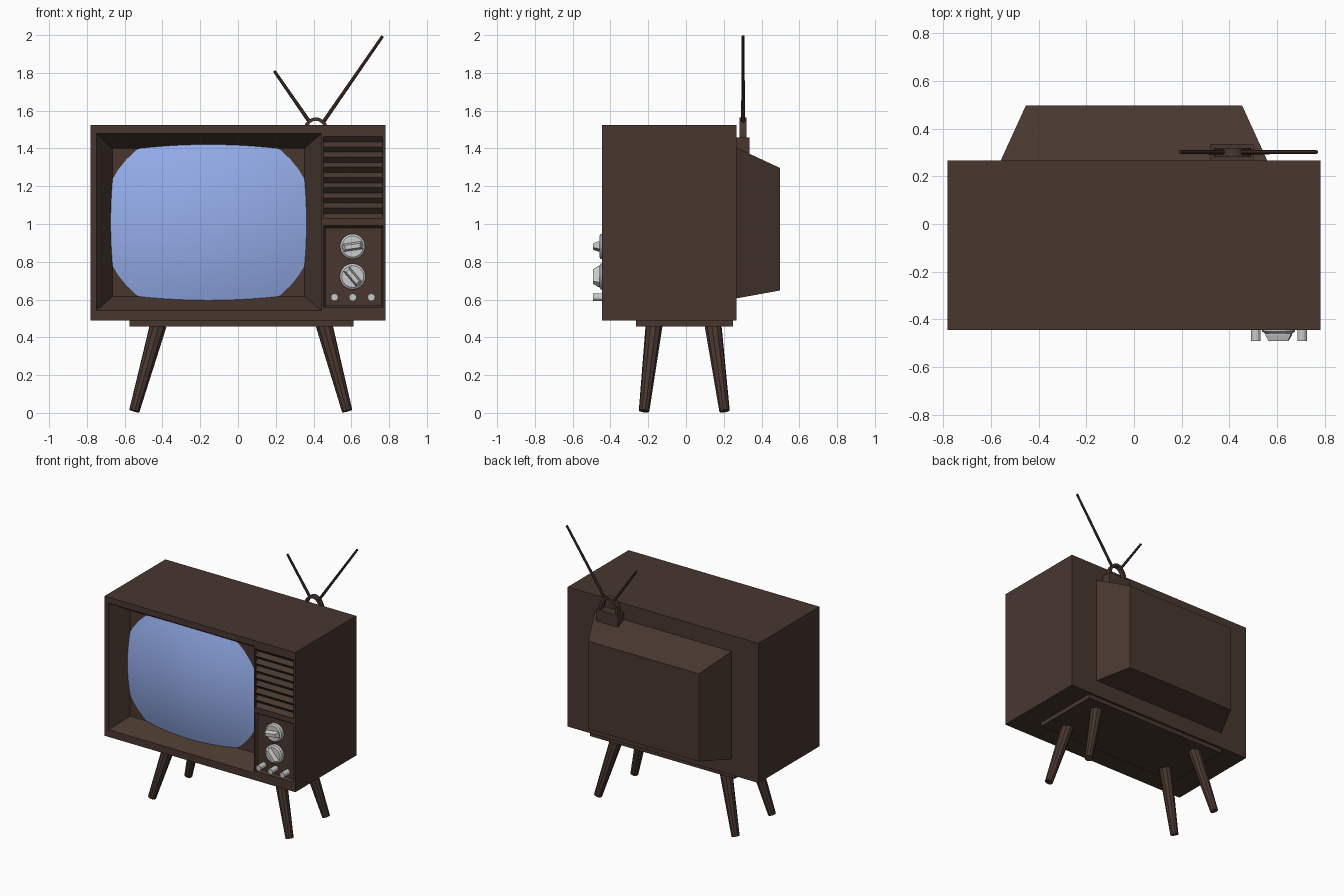
import bpy, bmesh, math
from mathutils import Vector

if "Cube" in bpy.data.objects:
    bpy.data.objects.remove(bpy.data.objects["Cube"])


def material(name, color):
    m = bpy.data.materials.new(name)
    m.diffuse_color = color
    m.use_nodes = True
    m.node_tree.nodes["Principled BSDF"].inputs["Base Color"].default_value = m.diffuse_color
    return m


WOOD = material("dark_wood", (0.065, 0.038, 0.028, 1))
GLASS = material("screen_glass", (0.30, 0.42, 0.83, 1))
FRONT = -0.445
BACK = 0.267


def finish(name, bm, mat):
    bmesh.ops.recalc_face_normals(bm, faces=bm.faces)
    me = bpy.data.meshes.new(name)
    bm.to_mesh(me)
    bm.free()
    ob = bpy.data.objects.new(name, me)
    bpy.context.collection.objects.link(ob)
    if mat:
        me.materials.append(mat)
    return ob


def loft(name, loops, mat=WOOD):
    """Closed solid through a series of equal-length point loops."""
    bm = bmesh.new()
    rings = [[bm.verts.new(p) for p in loop] for loop in loops]
    n = len(rings[0])
    for a, b in zip(rings, rings[1:]):
        for i in range(n):
            j = (i + 1) % n
            bm.faces.new((a[i], a[j], b[j], b[i]))
    bm.faces.new(rings[0])
    bm.faces.new(rings[-1])
    return finish(name, bm, mat)


def rect(x0, x1, z0, z1, y):
    return [(x0, y, z0), (x1, y, z0), (x1, y, z1), (x0, y, z1)]


def box(name, x0, x1, y0, y1, z0, z1, mat=WOOD):
    return loft(name, [rect(x0, x1, z0, z1, y0), rect(x0, x1, z0, z1, y1)], mat)


def rod(name, p, q, r1, r2, sides, mat=WOOD):
    p, q = Vector(p), Vector(q)
    bm = bmesh.new()
    bmesh.ops.create_cone(bm, cap_ends=True, segments=sides, radius1=r1,
                          radius2=r2, depth=(q - p).length)
    rot = (q - p).to_track_quat('Z', 'Y')
    for v in bm.verts:
        v.co = rot @ v.co + (p + q) / 2
    return finish(name, bm, mat)


def cut(ob, cutter):
    cutter.hide_render = True
    mod = ob.modifiers.new("cut", 'BOOLEAN')
    mod.operation = 'DIFFERENCE'
    mod.solver = 'EXACT'
    mod.object = cutter
    bpy.context.view_layer.objects.active = ob
    bpy.ops.object.modifier_apply(modifier=mod.name)
    bpy.data.objects.remove(cutter)


# Cabinet with sloped screen recess, grille recess and control recess
cabinet = box("cabinet", -0.782, 0.782, FRONT, BACK, 0.489, 1.523)
DEPTH = 0.13
k = 0.02 / DEPTH  # overshoot in front keeps the wall slope
cut(cabinet, loft("screen_cutter", [
    rect(-0.749 - 0.085 * k, 0.442 + 0.09 * k, 0.542 - 0.074 * k, 1.479 + 0.079 * k, FRONT - 0.02),
    rect(-0.664, 0.352, 0.616, 1.40, FRONT + DEPTH)]))
cut(cabinet, box("grille_cutter", 0.452, 0.766, FRONT - 0.05, FRONT + 0.035, 1.03, 1.463))
cut(cabinet, loft("control_cutter", [
    rect(0.452, 0.768, 0.558, 0.992, FRONT - 0.001),
    rect(0.463, 0.760, 0.568, 0.978, FRONT + 0.02)]))

# Domed picture tube, its edge buried in the recess walls
bm = bmesh.new()
A, B, H, N, R = 0.568, 0.518, 0.095, 48, 8
cx, cz = -0.156, 1.008
centre = bm.verts.new((cx, FRONT + DEPTH - H, cz))
prev = None
for r in range(1, R + 1):
    ring = []
    for i in range(N):
        t = math.tau * i / N
        c, s = math.cos(t), math.sin(t)
        limit = min(1 / math.hypot(c / A, s / B),
                    0.524 / max(abs(c), 1e-6), 0.418 / max(abs(s), 1e-6))
        x, z = c * limit * r / R, s * limit * r / R
        y = FRONT + DEPTH - H * (1 - (x / A) ** 2 - (z / B) ** 2)
        ring.append(bm.verts.new((cx + x, y, cz + z)))
    for i in range(N):
        j = (i + 1) % N
        if prev:
            bm.faces.new((prev[i], ring[i], ring[j], prev[j]))
        else:
            bm.faces.new((centre, ring[i], ring[j]))
    prev = ring
screen = finish("screen", bm, GLASS)
for p in screen.data.polygons:
    p.use_smooth = True
if screen.data.polygons[0].normal.y > 0:
    screen.data.flip_normals()

# Zigzag louvres in the speaker grille
step = (1.463 - 1.03) / 8
profile = [(FRONT + 0.036, 1.463)]
for i in range(8):
    top = 1.463 - i * step
    profile += [(FRONT + 0.003, top), (FRONT + 0.03, top - step * 0.52)]
profile += [(FRONT + 0.003, 1.03), (FRONT + 0.036, 1.03)]
loft("speaker_louvres", [[(x, y, z) for y, z in profile] for x in (0.452, 0.766)])


# Tuning knobs with tapered grips
def knob(name, x, z, radius, angle):
    loops = [[(r * math.cos(math.tau * i / 20), y, r * math.sin(math.tau * i / 20))
              for i in range(20)]
             for r, y in ((radius, FRONT + 0.022), (radius, FRONT - 0.006),
                          (radius * 0.84, FRONT - 0.014))]
    dial = loft(name + "_dial", loops, None)
    w = radius * 0.8
    grip = loft(name + "_grip", [rect(-w, w, -0.021, 0.021, FRONT - 0.01),
                                 rect(-w, w, -0.019, 0.019, FRONT - 0.022),
                                 rect(-w * 0.75, w * 0.75, -0.011, 0.011, FRONT - 0.047)], None)
    for ob in (dial, grip):
        ob.location = (x, 0, z)
        ob.rotation_euler.y = math.radians(angle)


knob("upper_knob", 0.607, 0.881, 0.067, -8)
knob("lower_knob", 0.607, 0.722, 0.069, 50)

# Push buttons
for i, x in enumerate((0.511, 0.608, 0.706)):
    rod(f"button_{i + 1}", (x, FRONT + 0.022, 0.612), (x, -0.492, 0.612), 0.02, 0.02, 12, None)

# Tapered housing on the back
loft("back_housing", [rect(-0.56, 0.56, 0.606, 1.405, BACK - 0.002),
                      rect(-0.454, 0.454, 0.648, 1.297, 0.497)])

# Antenna bracket, arch and two rods
box("antenna_bracket", 0.322, 0.502, BACK - 0.001, 0.335, 1.34, 1.458)
AX, AY = 0.412, 0.302
arc = [math.pi * i / 12 for i in range(13)]
outer = [(0.078 * math.cos(t), 1.45 + 0.115 * math.sin(t)) for t in arc]
inner = [(0.060 * math.cos(t), 1.45 + 0.097 * math.sin(t)) for t in reversed(arc)]
loft("antenna_arch", [[(AX + x, AY + d, z) for x, z in outer + inner] for d in (-0.018, 0.018)])
rod("antenna_left", (0.377, AY, 1.543), (0.192, AY, 1.81), 0.010, 0.008, 8)
rod("antenna_right", (0.452, AY, 1.540), (0.766, AY, 1.995), 0.010, 0.008, 8)

# Base plate and splayed tapered legs
box("base_plate", -0.574, 0.612, -0.265, 0.25, 0.458, 0.490)
for side, xt, xb in (("left", -0.422, -0.549), ("right", 0.456, 0.578)):
    for end, yt, yb in (("front", -0.169, -0.222), ("back", 0.143, 0.204)):
        rod(f"{end}_{side}_leg", (xb, yb, 0.010), (xt, yt, 0.465), 0.028, 0.045, 10)
